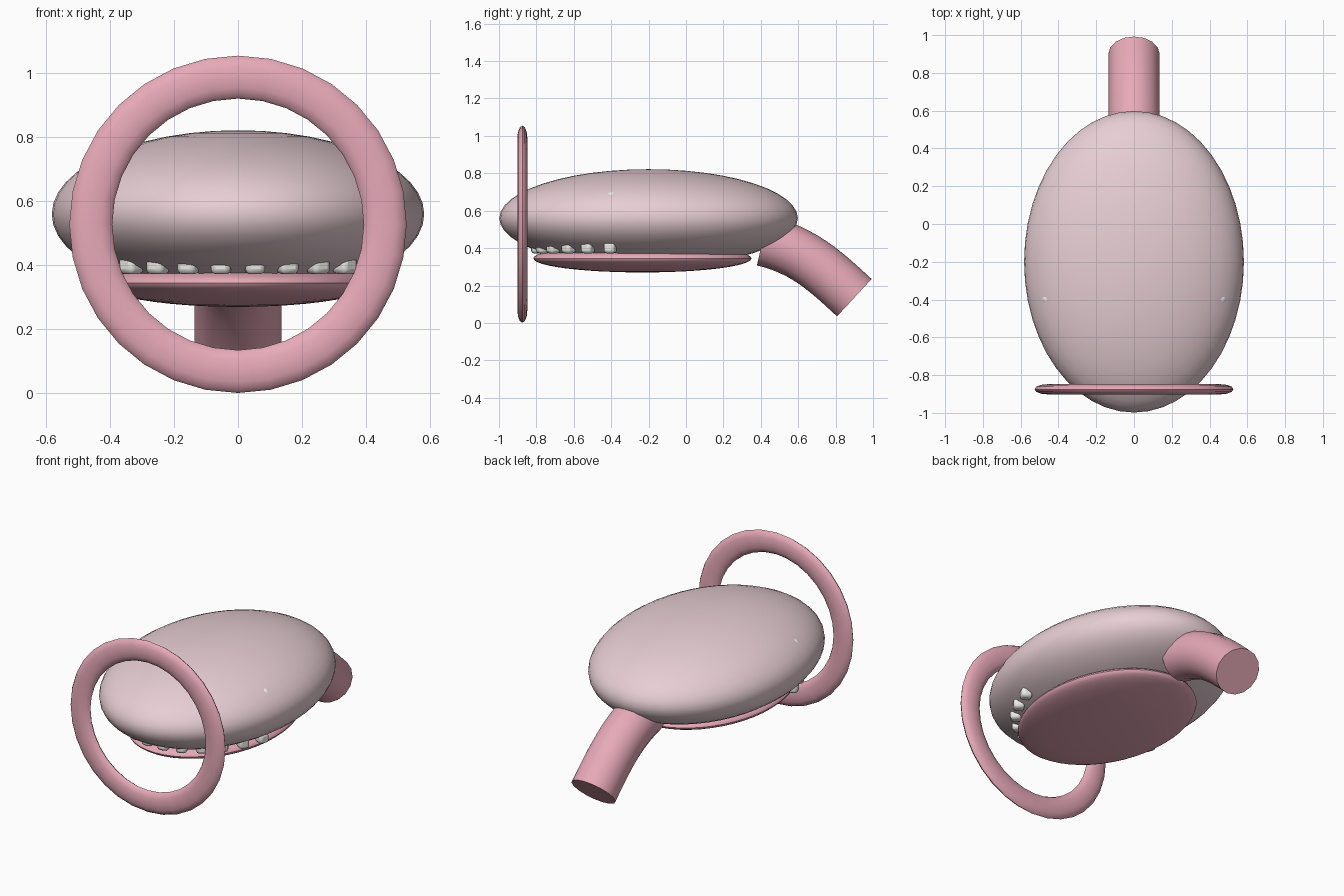
import bpy
from math import sin, cos, pi, radians
from mathutils import Vector

if "Cube" in bpy.data.objects:
    bpy.data.objects.remove(bpy.data.objects["Cube"])


def material(name, color):
    m = bpy.data.materials.new(name)
    m.diffuse_color = (*color, 1)
    m.use_nodes = True
    m.node_tree.nodes["Principled BSDF"].inputs["Base Color"].default_value = m.diffuse_color
    return m


pale = material("pale_skin", (0.80, 0.62, 0.66))
pink = material("pink_flesh", (0.80, 0.40, 0.48))
white = material("ivory", (0.85, 0.84, 0.80))


def finish(name, mat, angle=40):
    ob = bpy.context.object
    ob.name = name
    ob.data.materials.append(mat)
    bpy.ops.object.transform_apply(location=False, rotation=False, scale=True)
    bpy.ops.object.shade_smooth_by_angle(angle=radians(angle))
    return ob


def ellipsoid(name, mat, center, radii, seg=48, rings=24):
    bpy.ops.mesh.primitive_uv_sphere_add(segments=seg, ring_count=rings, radius=1,
                                         location=center, scale=radii)
    return finish(name, mat)


# Head body and lower jaw: two overlapping flattened ellipsoids
body_c, body_r = Vector((0, -0.2, 0.56)), Vector((0.582, 0.798, 0.262))
ellipsoid("head_body", pale, body_c, body_r)
ellipsoid("lower_jaw", pink, (0, -0.233, 0.345), (0.43, 0.583, 0.075))

# Eyes: mostly sunk into the body, only the tips show
for side, label in ((-1, "left"), (1, "right")):
    p = Vector((side * 0.474, -0.4, 0.695)) - body_c
    n = Vector([p[i] / body_r[i] ** 2 for i in range(3)]).normalized()
    p *= 1 / sum((p[i] / body_r[i]) ** 2 for i in range(3)) ** 0.5
    ellipsoid(label + "_eye", white, body_c + p - n * 0.038, (0.04,) * 3, 24, 16)

# Teeth: rounded blocks along the front arc of the mouth
for i in range(12):
    a = radians(-70 + 140 * i / 11)
    loc = (0.475 * sin(a), -0.2 - 0.6 * cos(a), 0.402)
    bpy.ops.mesh.primitive_cube_add(size=1, location=loc, rotation=(0, 0, a),
                                    scale=(0.062, 0.062, 0.06))
    tooth = finish(f"tooth_{i + 1}", white)
    bevel = tooth.modifiers.new("rounding", 'BEVEL')
    bevel.width, bevel.segments = 0.016, 2

# Lip ring: upright torus flattened from front to back
bpy.ops.mesh.primitive_torus_add(major_segments=32, minor_segments=12,
                                 major_radius=0.46, minor_radius=0.067)
ring = bpy.context.object
ring.scale = (1, 1, 0.4)
finish("lip_ring", pink)
ring.rotation_euler = (pi / 2, 0, 0)
ring.location = (0, -0.875, 0.528)

# Neck tube: round sweep curving down at the back
curve = bpy.data.curves.new("neck_tube", 'CURVE')
curve.dimensions = '3D'
curve.bevel_depth, curve.bevel_resolution = 0.136, 6
curve.use_fill_caps = True
spline = curve.splines.new('BEZIER')
spline.resolution_u = 12
spline.bezier_points.add(1)
start, end = Vector((0, 0.41, 0.44)), Vector((0, 0.90, 0.135))
d0, d1 = Vector((0, 0.213, -0.05)), Vector((0, 0.162, -0.15))
for bp, co, d in zip(spline.bezier_points, (start, end), (d0, d1)):
    bp.handle_left_type = bp.handle_right_type = 'FREE'
    bp.co, bp.handle_left, bp.handle_right = co, co - d, co + d
neck = bpy.data.objects.new("neck_tube", curve)
bpy.context.collection.objects.link(neck)
bpy.ops.object.select_all(action='DESELECT')
neck.select_set(True)
bpy.context.view_layer.objects.active = neck
bpy.ops.object.convert(target='MESH')
finish("neck_tube", pink)
